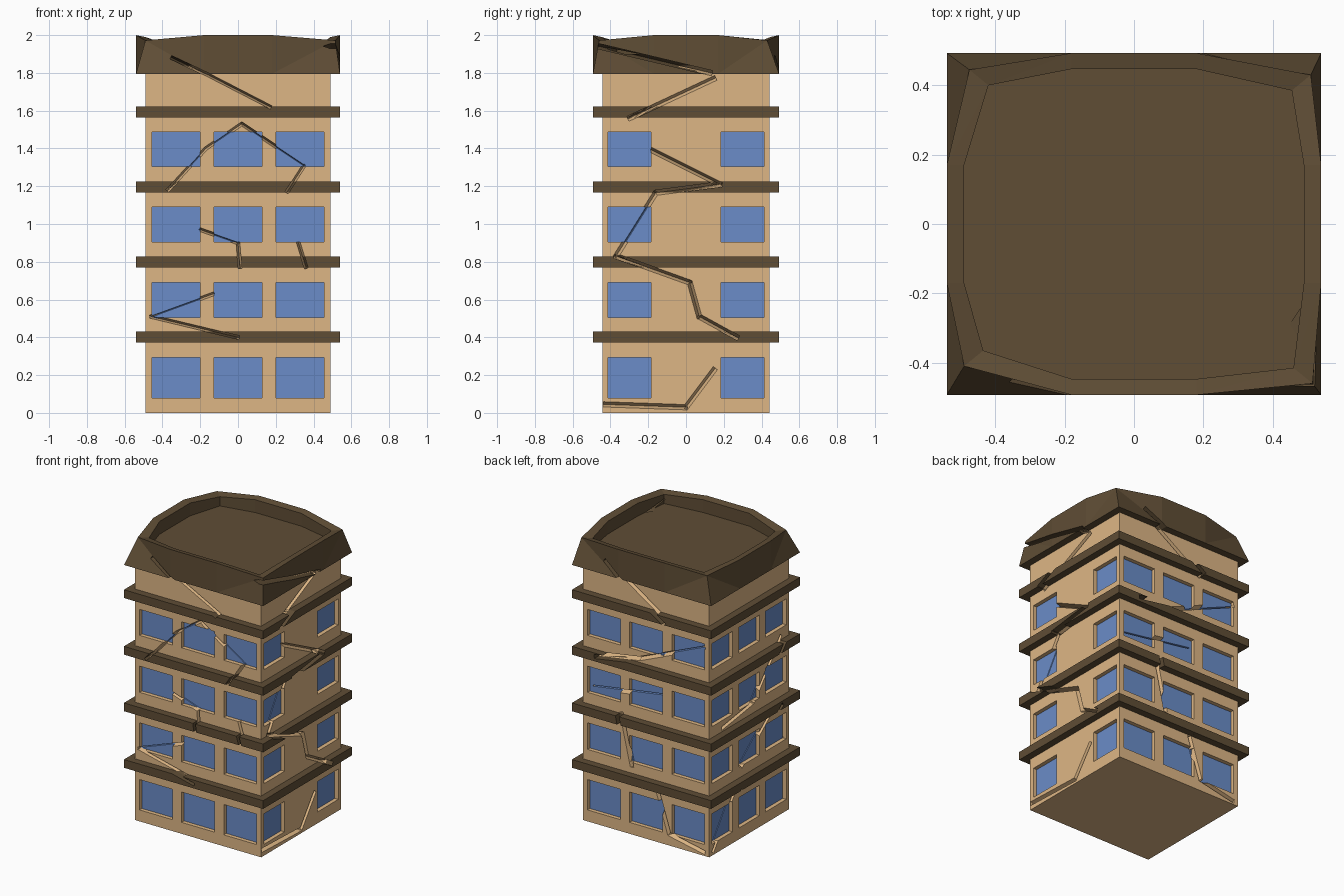
import bpy, bmesh
from mathutils import Vector

if "Cube" in bpy.data.objects:
    bpy.data.objects.remove(bpy.data.objects["Cube"])

HX, HY = 0.49, 0.443            # half sizes of the tower


def material(name, rgb):
    m = bpy.data.materials.new(name)
    m.diffuse_color = (*rgb, 1)
    m.use_nodes = True
    m.node_tree.nodes["Principled BSDF"].inputs["Base Color"].default_value = m.diffuse_color
    return m


TAN = material("plaster", (0.73, 0.47, 0.235))
BROWN = material("dark_stone", (0.115, 0.075, 0.036))
BLUE = material("glass", (0.145, 0.265, 0.58))


def finish(name, bm, mat=None):
    bmesh.ops.recalc_face_normals(bm, faces=bm.faces)
    me = bpy.data.meshes.new(name)
    bm.to_mesh(me)
    bm.free()
    ob = bpy.data.objects.new(name, me)
    bpy.context.collection.objects.link(ob)
    if mat:
        me.materials.append(mat)
    return ob


def box(bm, lo, hi):
    for p in bmesh.ops.create_cube(bm, size=1)["verts"]:
        p.co = [(a + b) / 2 + c * (b - a) for a, b, c in zip(lo, hi, p.co)]


def on_wall(side, u, z, d):
    # u runs along the wall, d is the distance out from its surface
    return {"front": Vector((u, -HY - d, z)), "back": Vector((u, HY + d, z)),
            "right": Vector((HX + d, u, z)), "left": Vector((-HX - d, u, z))}[side]


def cut(ob, cutter, self_cut=False):
    m = ob.modifiers.new("cut", 'BOOLEAN')
    m.operation, m.solver, m.object, m.use_self = 'DIFFERENCE', 'EXACT', cutter, self_cut
    bpy.context.view_layer.objects.active = ob
    bpy.ops.object.modifier_apply(modifier=m.name)


# tower body
bm = bmesh.new()
box(bm, (-HX, -HY, 0), (HX, HY, 1.84))
body = finish("tower_body", bm, TAN)

# window recesses and panes: wall, half width, window centres
WINDOWS = (("front", 0.127, (-0.327, 0, 0.327)), ("back", 0.127, (-0.327, 0, 0.327)),
           ("right", 0.114, (-0.298, 0.298)), ("left", 0.114, (-0.298, 0, 0.298)))


def window_boxes(outer, inner, grow):
    bm = bmesh.new()
    for side, half, centres in WINDOWS:
        for u in centres:
            for floor in range(4):
                z0 = 0.08 if floor == 0 else 0.105 + 0.4 * floor
                z1 = 0.293 + 0.398 * floor
                a = on_wall(side, u - half - grow, z0 - grow, outer)
                b = on_wall(side, u + half + grow, z1 + grow, inner)
                box(bm, [min(p) for p in zip(a, b)], [max(p) for p in zip(a, b)])
    return bm


recess = finish("window_cutter", window_boxes(0.05, -0.07, 0))
cut(body, recess)
panes = finish("window_panes", window_boxes(-0.028, -0.075, 0.004), BLUE)

# floor ledges
ledges = []
for i in range(4):
    z = 0.372 + 0.397 * i
    bm = bmesh.new()
    box(bm, (-0.54, -0.493, z), (0.54, 0.493, z + 0.058))
    ledges.append(finish(f"floor_ledge_{i + 1}", bm, BROWN))

# roof parapet: twelve-sided rings with worn corners around a sunken deck
WORN = ((0.49, 0.41), (0.515, 0.46), (0.51, 0.43), (0.475, 0.445))


def ring(hx, hy, z, corners, drop=0.0):
    pts = []
    for (cx, cy), (sx, sy) in zip(corners, ((-1, -1), (1, -1), (1, 1), (-1, 1))):
        a, b = Vector((sx * hx, sy * 0.17, z)), Vector((sx * 0.18, sy * hy, z))
        c = Vector((sx * cx, sy * cy, z - drop))
        pts += [a, c, b] if sx * sy > 0 else [b, c, a]
    return pts


inner = [(x - 0.055, y - 0.045) for x, y in WORN]
rings = [ring(0.54, 0.493, 1.795, [(0.54, 0.493)] * 4), ring(0.54, 0.493, 2.0, WORN, 0.028),
         ring(0.49, 0.447, 1.99, inner, 0.025), ring(0.49, 0.447, 1.9, inner)]
bm = bmesh.new()
vs = [[bm.verts.new(p) for p in r] for r in rings]
for r0, r1 in zip(vs, vs[1:]):
    for i in range(12):
        j = (i + 1) % 12
        bm.faces.new((r0[i], r0[j], r1[j], r1[i]))
bm.faces.new(vs[0][::-1])
bm.faces.new(vs[-1])
bmesh.ops.triangulate(bm, faces=[f for f in bm.faces if len(f.verts) == 4])
roof = finish("roof_parapet", bm, BROWN)

# cracks: V-shaped grooves along short paths on each wall
GROOVE = {"front": 0.02, "right": 0.028, "back": 0.028, "left": 0.025}
CRACKS = {
    "front": [[(-0.35, 1.88), (-0.16, 1.79), (0.17, 1.62)],
              [(-0.37, 1.18), (-0.17, 1.4), (0.02, 1.53), (0.35, 1.31), (0.26, 1.17)],
              [(-0.2, 0.97), (0, 0.9), (0.01, 0.77)],
              [(0.32, 0.9), (0.36, 0.77)],
              [(-0.13, 0.63), (-0.46, 0.51), (0, 0.4)]],
    "right": [[(-0.5, 1.95), (0.13, 1.8)],
              [(0.15, 1.77), (-0.3, 1.56)],
              [(-0.18, 1.39), (0.18, 1.21), (-0.16, 1.165), (-0.37, 0.83),
               (0.02, 0.69), (0.07, 0.51), (0.27, 0.4)],
              [(0.15, 0.23), (0, 0.03), (-0.43, 0.045)]],
    "back": [[(0.3, 1.88), (-0.17, 1.57)],
             [(0.36, 1.2), (0.05, 1.25), (-0.45, 1.46)],
             [(0.42, 0.95), (-0.1, 1.03)],
             [(0.19, 0.83), (0.11, 0.48)],
             [(-0.09, 0.36), (-0.18, 0.08), (-0.45, 0.025)]],
    "left": [[(-0.35, 1.25), (-0.05, 0.9), (0.3, 0.85)],
             [(-0.3, 0.8), (0.08, 0.5)],
             [(0.15, 0.37), (0.4, 0.025)]],
}
bm = bmesh.new()
for side, paths in CRACKS.items():
    w = GROOVE[side]
    for path in paths:
        for p, q in zip(path, path[1:]):
            p, q = Vector(p), Vector(q)
            t = (q - p).normalized()
            n = Vector((-t.y, t.x)) * w / 2
            pts = []
            for c in (p - t * w * 0.3, q + t * w * 0.3):
                for off, d in ((0, -0.04), (1, 0), (-1, 0), (1, 0.09), (-1, 0.09)):
                    s = c + n * off
                    pts.append(bm.verts.new(on_wall(side, s.x, s.y, d)))
            bmesh.ops.convex_hull(bm, input=pts)
cracks = finish("crack_cutter", bm)
for ob in [body, panes, roof] + ledges:
    cut(ob, cracks, True)

for ob in (recess, cracks):
    bpy.data.objects.remove(ob)
